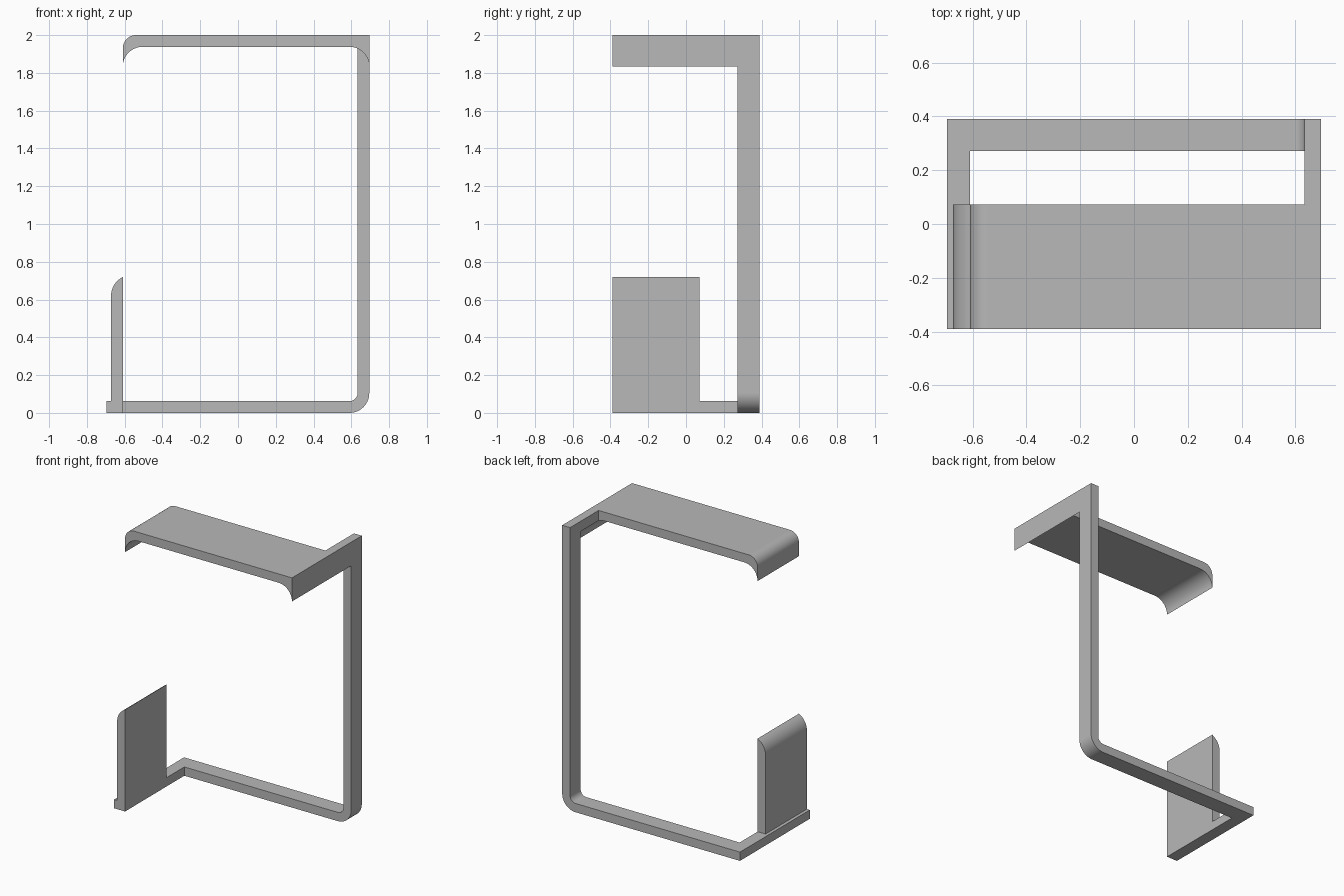
import bpy, bmesh
from math import cos, sin, radians

cube = bpy.data.objects.get("Cube")
if cube:
    bpy.data.objects.remove(cube, do_unlink=True)

# Main dimensions
LEFT, RIGHT, TOP = -0.695, 0.695, 2.0
FRONT, BACK = -0.39, 0.39
SHEET = 0.062
INNER_LEFT = -0.61
INNER_RIGHT = RIGHT - SHEET
PLATE_BACK, RAIL_FRONT = 0.072, 0.272
FILLET = 0.105

grey = bpy.data.materials.new("neutral grey")
grey.use_nodes = True
grey.diffuse_color = (0.48, 0.48, 0.48, 1)
grey.node_tree.nodes["Principled BSDF"].inputs["Base Color"].default_value = (0.48, 0.48, 0.48, 1)


def arc(cx, cz, r, start, end, steps=14):
    """Points on an arc in the x-z plane, angles in degrees."""
    angles = [radians(start + (end - start) * i / steps) for i in range(steps + 1)]
    return [(cx + r * cos(a), cz + r * sin(a)) for a in angles]


def prism(name, profile, y0, y1):
    """Extrude an x-z profile along y."""
    bm = bmesh.new()
    face = bm.faces.new([bm.verts.new((x, y0, z)) for x, z in profile])
    grown = bmesh.ops.extrude_face_region(bm, geom=[face])["geom"]
    verts = [v for v in grown if isinstance(v, bmesh.types.BMVert)]
    bmesh.ops.translate(bm, verts=verts, vec=(0, y1 - y0, 0))
    bmesh.ops.recalc_face_normals(bm, faces=bm.faces)
    mesh = bpy.data.meshes.new(name)
    bm.to_mesh(mesh)
    bm.free()
    mesh.materials.append(grey)
    obj = bpy.data.objects.new(name, mesh)
    bpy.context.collection.objects.link(obj)
    return obj


def rect(x0, x1, z0, z1):
    return [(x0, z0), (x1, z0), (x1, z1), (x0, z1)]


def combine(body, other, operation):
    """Apply a boolean and discard the second solid."""
    mod = body.modifiers.new(operation, "BOOLEAN")
    mod.operation, mod.solver, mod.object = operation, "EXACT", other
    bpy.ops.object.select_all(action="DESELECT")
    bpy.context.view_layer.objects.active = body
    body.select_set(True)
    bpy.ops.object.modifier_apply(modifier=mod.name)
    bpy.data.objects.remove(other, do_unlink=True)


# Top shelf with hooked ends, notched at the back to leave a side arm
lip = TOP - SHEET - FILLET
shelf_profile = (
    [(RIGHT, TOP)]
    + arc(INNER_LEFT + 0.07, TOP - 0.07, 0.07, 90, 180)
    + arc(INNER_LEFT + FILLET, lip, FILLET, 180, 90)
    + arc(RIGHT - FILLET, lip, FILLET, 90, 0)
)
stand = prism("bent_stand", shelf_profile, FRONT, BACK)
notch = prism("notch", rect(-1, INNER_RIGHT, 1, 3), PLATE_BACK, 1)
combine(stand, notch, "DIFFERENCE")

# Rear post and bottom rail, one bent strip
rail_profile = (
    [(LEFT, SHEET), (LEFT, 0)]
    + arc(RIGHT - FILLET, FILLET, FILLET, -90, 0)
    + [(RIGHT, TOP), (INNER_RIGHT, TOP)]
    + arc(RIGHT - FILLET, FILLET, FILLET - SHEET, 0, -90)
)
combine(stand, prism("rear_strip", rail_profile, RAIL_FRONT, BACK), "UNION")

# Foot bar along the right edge
combine(stand, prism("foot_bar", rect(LEFT, INNER_LEFT, 0, SHEET), FRONT, BACK), "UNION")

# Upright flap with a rounded outer top edge
flap_out = INNER_LEFT - SHEET
flap_profile = [(INNER_LEFT, 0), (INNER_LEFT, 0.72)] + [
    p for p in arc(flap_out + 0.11, 0.62, 0.11, 118, 180)
] + [(flap_out, 0)]
combine(stand, prism("flap", flap_profile, FRONT, PLATE_BACK), "UNION")

# Merge coplanar faces
bm = bmesh.new()
bm.from_mesh(stand.data)
bmesh.ops.remove_doubles(bm, verts=bm.verts, dist=0.0001)
bmesh.ops.dissolve_limit(bm, angle_limit=radians(1), verts=bm.verts, edges=bm.edges)
bm.to_mesh(stand.data)
bm.free()

# Smooth bends, crisp edges
bpy.ops.object.shade_smooth_by_angle(angle=radians(25))
weighted = stand.modifiers.new("flat faces stay flat", "WEIGHTED_NORMAL")
weighted.keep_sharp = True
